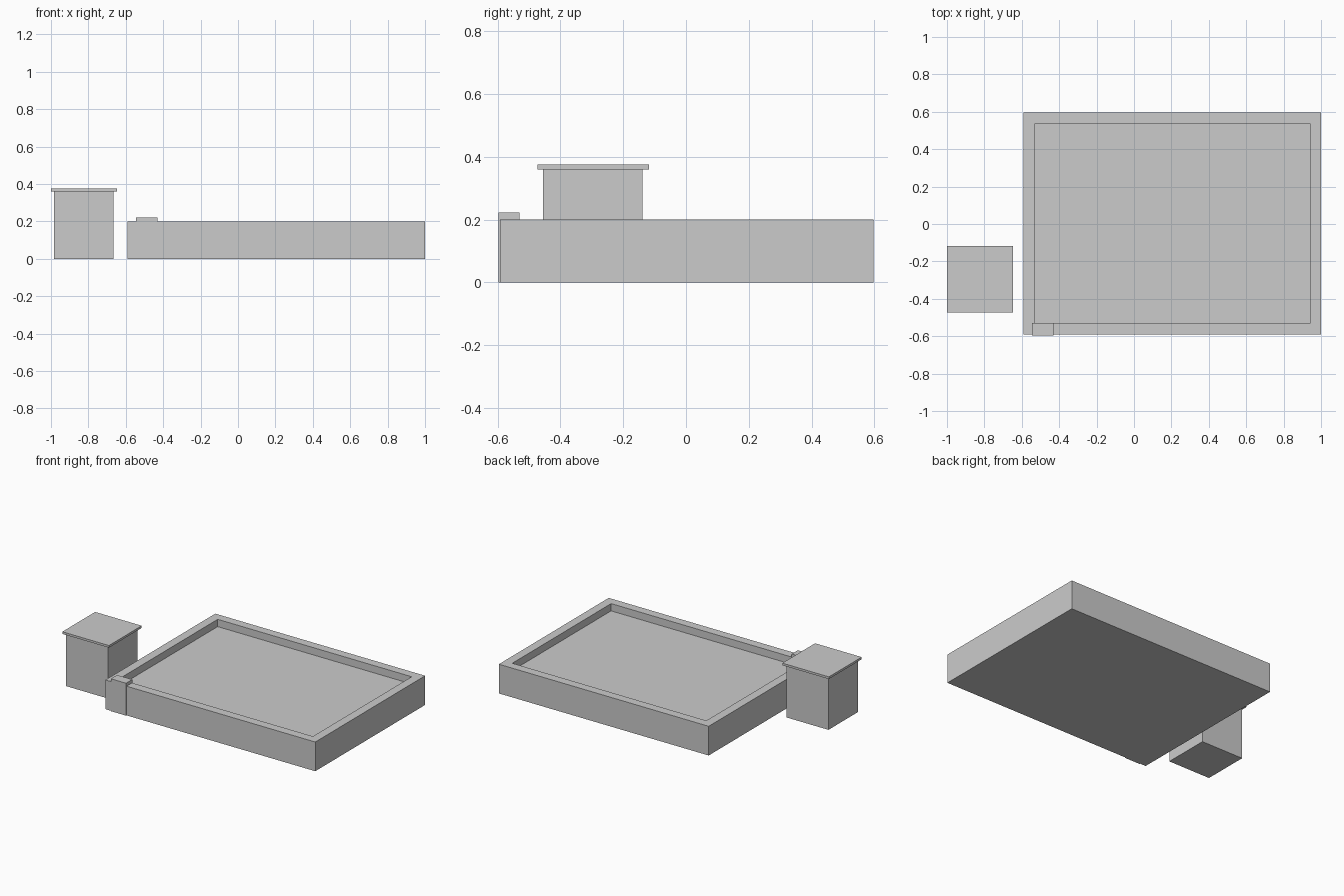
import bpy

cube = bpy.data.objects.get("Cube")
if cube:
    bpy.data.objects.remove(cube, do_unlink=True)

grey = bpy.data.materials.new("plain_grey")
grey.use_nodes = True
colour = (0.6, 0.6, 0.6, 1)
grey.diffuse_color = colour
for node in grey.node_tree.nodes:
    if node.type == 'BSDF_PRINCIPLED':
        node.inputs["Base Color"].default_value = colour


def box(name, x, y, z):
    """Box spanning the given (low, high) range on each axis."""
    spans = (x, y, z)
    bpy.ops.mesh.primitive_cube_add(size=1, location=[(a + b) / 2 for a, b in spans])
    ob = bpy.context.object
    ob.name = name
    ob.scale = [b - a for a, b in spans]
    bpy.ops.object.transform_apply(location=False, rotation=False, scale=True)
    ob.data.materials.append(grey)
    return ob


# Extents of the walled enclosure
left, right = -0.59, 1.0
front, back = -0.592, 0.597
wall = 0.06
wall_z = (0, 0.2)
inner_x = (left + wall, right - wall)
inner_y = (front + wall, back - wall)

# Walls: front and back run full width, sides fit between them
box("front_wall", (left, right), (front, inner_y[0]), wall_z)
box("back_wall", (left, right), (inner_y[1], back), wall_z)
box("right_wall", (left, inner_x[0]), inner_y, wall_z)
box("left_wall", (inner_x[1], right), inner_y, wall_z)

# Raised floor inside the walls
box("floor", inner_x, inner_y, (0, 0.15))

# Gate block set into the front wall
box("gate_block", (-0.545, -0.43), (-0.597, -0.53), (0, 0.222))

# Hut with an overhanging flat roof
box("hut_body", (-0.983, -0.665), (-0.455, -0.138), (0, 0.36))
box("hut_roof", (-1.0, -0.647), (-0.473, -0.118), (0.36, 0.375))
